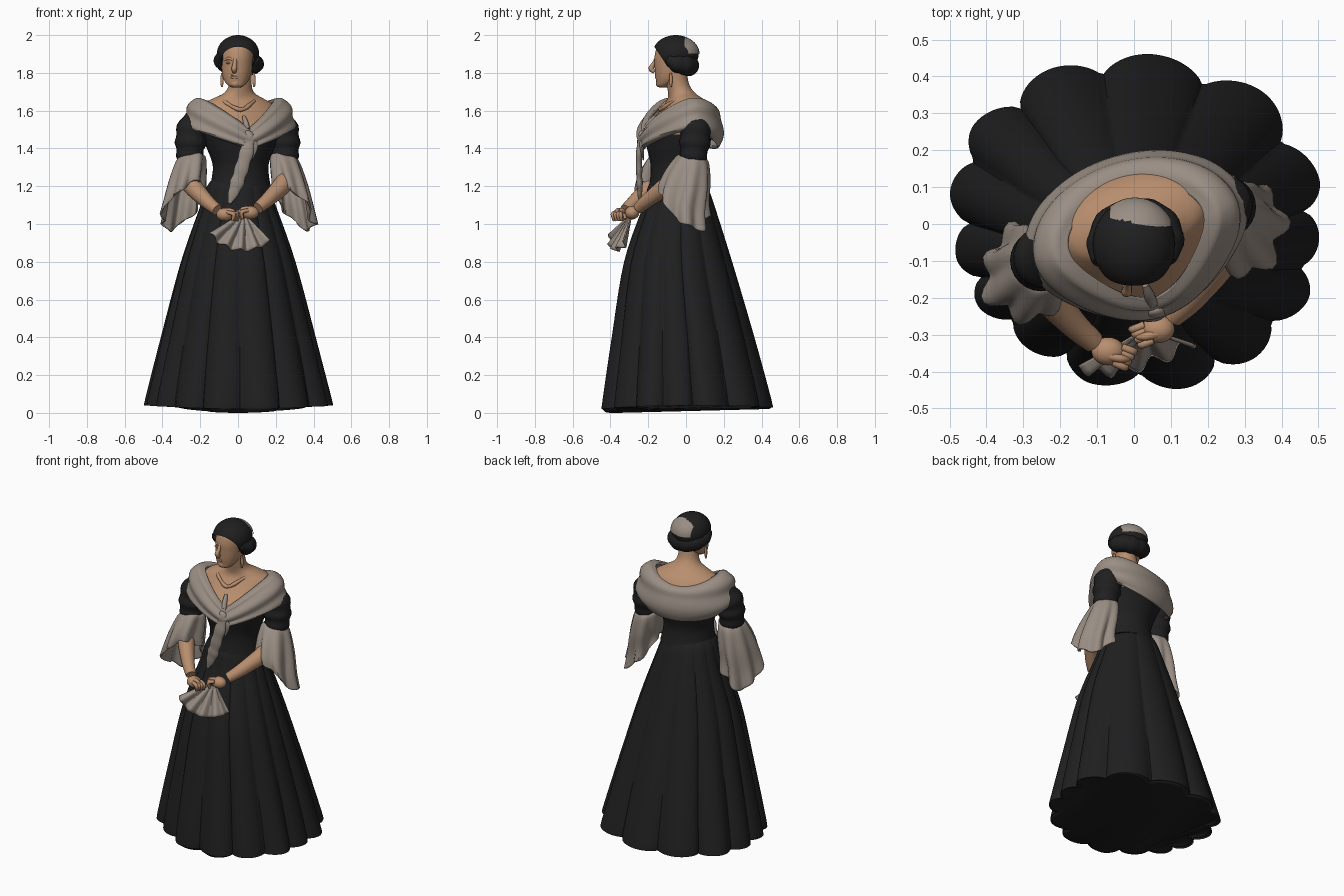
import bpy, bmesh
from math import sin, cos, pi, radians, degrees
from mathutils import Vector, Matrix

cube = bpy.data.objects.get("Cube")
if cube:
    bpy.data.objects.remove(cube)


def material(name, rgb):
    m = bpy.data.materials.new(name)
    m.use_nodes = True
    m.diffuse_color = (*rgb, 1)
    bsdf = m.node_tree.nodes["Principled BSDF"]
    bsdf.inputs["Base Color"].default_value = (*rgb, 1)
    bsdf.inputs["Roughness"].default_value = 0.8
    return m


BLACK = material("black cloth", (0.014, 0.014, 0.015))
SKIN = material("skin", (0.48, 0.27, 0.155))
LINEN = material("grey linen", (0.32, 0.27, 0.23))
parts = []


def finish(name, bm, *mats, rule=None, solid=0):
    bmesh.ops.recalc_face_normals(bm, faces=bm.faces)
    if rule:
        for f in bm.faces:
            f.material_index = int(rule(f.calc_center_median()))
    me = bpy.data.meshes.new(name)
    bm.to_mesh(me)
    bm.free()
    ob = bpy.data.objects.new(name, me)
    bpy.context.collection.objects.link(ob)
    for m in mats:
        me.materials.append(m)
    if solid:
        mod = ob.modifiers.new("thickness", 'SOLIDIFY')
        mod.thickness, mod.offset = solid, 0
    parts.append(ob)


def spline(pts, steps):
    """Smooth curve through tuples of any length."""
    p = [Vector(q) for q in pts]
    p = [p[0]] + p + [p[-1]]
    out = []
    for i in range(1, len(p) - 2):
        a, b, c, d = p[i - 1:i + 3]
        for k in range(steps):
            t = k / steps
            out.append(b + (c - a) * (t / 2) + (a * 2 - b * 5 + c * 4 - d) * (t * t / 2)
                       + (b * 3 - a - c * 3 + d) * (t ** 3 / 2))
    return out + [p[-2]]


def skin_rows(rows, closed=True, caps=True):
    """Join rows of points into a surface."""
    bm = bmesh.new()
    vs = [[bm.verts.new(p) for p in row] for row in rows]
    n = len(vs[0])
    for r, s in zip(vs, vs[1:]):
        for i in range(n if closed else n - 1):
            j = (i + 1) % n
            bm.faces.new((r[i], r[j], s[j], s[i]))
    if caps and closed:
        bm.faces.new(vs[0])
        bm.faces.new(vs[-1])
    return bm


def loft(rings, n=40, steps=5, shape=None, caps=True, turn=0):
    """Rings are (z, centre x, centre y, radius x, radius y)."""
    rows, sm = [], spline(rings, steps)
    rot = Matrix.Rotation(turn, 3, 'Z')
    for k, (z, cx, cy, rx, ry) in enumerate(sm):
        row = []
        for i in range(n):
            a = 2 * pi * i / n
            s, dz = shape(a, k / (len(sm) - 1)) if shape else (1, 0)
            row.append(rot @ Vector((cx + rx * s * cos(a), cy + ry * s * sin(a), z + dz)))
        rows.append(row)
    return skin_rows(rows, caps=caps)


def tube(name, pts, mat, n=16, steps=6, flat=1, ripple=0):
    """Points are (x, y, z, radius)."""
    sm, rows = spline(pts, steps), []
    for k, q in enumerate(sm):
        d = (sm[min(k + 1, len(sm) - 1)] - sm[max(k - 1, 0)]).to_3d().normalized()
        u = d.cross(Vector((0, 1, 0.01))).normalized()
        v = d.cross(u)
        r = q[3] * (1 + ripple * sin(k * 1.3))
        rows.append([q.to_3d() + u * r * cos(2 * pi * i / n) + v * r * flat * sin(2 * pi * i / n)
                     for i in range(n)])
    finish(name, skin_rows(rows), mat)


def ball(name, loc, size, mat, cuts=()):
    """Ellipsoid; each cut (point, normal) removes what lies beyond the plane."""
    bm = bmesh.new()
    bmesh.ops.create_uvsphere(bm, u_segments=40, v_segments=28, radius=1,
                              matrix=Matrix.Translation(loc) @ Matrix.Diagonal((*size, 1)))
    for point, normal in cuts:
        bmesh.ops.bisect_plane(bm, geom=bm.verts[:] + bm.edges[:] + bm.faces[:],
                               plane_co=point, plane_no=normal, clear_outer=True)
    finish(name, bm, mat)


TURN = radians(16)

# Skirt with uneven rounded pleats: (angle of the fold, how far it reaches)
PLEATS = [(-6, 1), (15, 1.04), (47, 1.05), (84, 1), (118, 1.02), (146, 1.05), (168, 1.01), (192, .97),
          (210, .96), (232, .91), (257, .96), (287, 1.01), (310, 1.03), (334, 1.05), (354, 1)]


def pleats(a, t):
    d = degrees(a)
    d = d - 360 if d >= 354 else d
    (lo, r0), (hi, r1) = next((p, q) for p, q in zip(PLEATS, PLEATS[1:]) if p[0] <= d < q[0])
    f = (d - lo) / (hi - lo)
    lobe = abs(cos(pi * f)) ** 0.65
    reach = r0 + (r1 - r0) * f * f * (3 - 2 * f)
    depth = (.06 + .1 * (hi - lo) / 30) * t ** 1.3 + .01
    hem = 0.05 * cos(a) ** 2 + 0.02 * max(0, sin(a))
    return 1 + (reach - 1) * t - depth * (1 - lobe), hem * t ** 4


finish("skirt", loft([(1.25, 0, -.045, .125, .115), (1.2, 0, -.045, .165, .157), (1.1, 0, -.04, .2, .19),
                      (.8, 0, -.045, .305, .29), (.4, 0, -.02, .412, .383), (.06, 0, 0, .497, .455),
                      (.02, 0, 0, .497, .455), (0, 0, 0, .475, .435)], 240, 5, pleats), BLACK)

# Torso: black bodice below, bare chest, shoulders and neck above
finish("torso", loft([(1.19, 0, -.045, .165, .155), (1.25, 0, -.048, .152, .142), (1.32, 0, -.05, .15, .14),
                      (1.42, 0, -.045, .187, .165), (1.5, 0, -.03, .215, .18), (1.58, 0, -.0, .222, .145),
                      (1.635, .0, .005, .19, .11), (1.665, .0, -.005, .135, .088), (1.695, 0, -.025, .08, .07),
                      (1.74, 0, -.045, .06, .06), (1.82, 0, -.06, .058, .058)], 48, 6, turn=TURN),
       BLACK, SKIN, rule=lambda c: c.z > 1.475)


# Shawl wrapped around the shoulders, falling in a V to the knot in front
def shawl_row(s):
    row = []
    for i in range(96):
        a = 2 * pi * i / 96
        front, back, side = max(0, -sin(a)), max(0, sin(a)), cos(a) ** 2
        vee = (1 - abs(cos(a))) if a > pi else 0
        tip = front ** 4
        edge = [(.19, .12 * front + .065 * tip + .115 * back, 1.65 - .15 * vee - .05 * back ** 2),
                (.24, .15 * front + .06 * tip + .165 * back, 1.658 - .175 * vee - .06 * back ** 2),
                (.28, .18 * front + .05 * tip + .195 * back, 1.6 - .15 * vee - .06 * back),
                (.295, .185 * front + .045 * tip + .195 * back, 1.515 + .01 * side - .1 * vee - .085 * back),
                (.27, .175 * front + .04 * tip + .17 * back, 1.5 - .1 * vee - .095 * back)]
        p = spline(edge, 6)[s]
        fold = 1 + .025 * sin(s * .8 + 2 * sin(a)) * min(1, s / 6)
        row.append(Matrix.Rotation(TURN, 3, 'Z')
                   @ Vector((p[0] * cos(a) * fold, -.02 + p[1] * (1 if a < pi else -1) * fold, p[2])))
    return row


finish("shawl", skin_rows([shawl_row(s) for s in range(25)], caps=False), LINEN, solid=.016)
ball("shawl_knot", (.052, -.235, 1.45), (.036, .022, .045), LINEN)
tube("shawl_tail", [(.065, -.238, 1.47, .024), (.045, -.248, 1.38, .036), (.012, -.248, 1.27, .036),
                    (-.015, -.245, 1.19, .034), (-.045, -.245, 1.11, .01)], LINEN, flat=.45, ripple=.07)
tube("shawl_short_tail", [(.055, -.235, 1.45, .025), (.08, -.235, 1.41, .026), (.065, -.225, 1.34, .01)],
     LINEN, flat=.4)

# Necklace and pendant
tube("necklace", [(-.095, -.05, 1.668, .008), (-.065, -.105, 1.642, .01), (.015, -.135, 1.605, .011),
                  (.075, -.08, 1.642, .01), (.1, -.01, 1.668, .008)], SKIN, n=10, ripple=.15)
tube("pendant_cord", [(.03, -.165, 1.57, .008), (.04, -.19, 1.54, .014), (.048, -.215, 1.5, .016)], LINEN)

# Arms: sleeve, forearm, flared cuff and hand
ARMS = {
    "right": (-1, [(-.2, -.065, 1.58), (-.243, -.09, 1.5), (-.253, -.1, 1.41), (-.255, -.105, 1.33)],
              [(-.27, -.11, 1.3), (-.25, -.17, 1.215), (-.17, -.265, 1.125), (-.11, -.32, 1.075)],
              (-.07, -.345, 1.05), (-.285, -.135)),
    "left": (1, [(.2, .05, 1.58), (.238, .05, 1.5), (.248, .045, 1.41), (.25, .035, 1.33)],
             [(.27, .03, 1.3), (.25, -.07, 1.225), (.165, -.19, 1.135), (.105, -.25, 1.085)],
             (.065, -.285, 1.06), (.285, -.01))}
for side, (sx, upper, lower, hand, (cx, cy)) in ARMS.items():
    tube(side + "_sleeve", [(*p, r) for p, r in zip(upper, (.06, .08, .078, .064))], BLACK,
         n=24, ripple=.06)
    tube(side + "_forearm", [(*p, r) for p, r in zip(lower, (.052, .052, .039, .031))], SKIN)
    outward = radians(40) if sx > 0 else radians(130)

    def flare(a, t):
        return (1 + .16 * t * sin(7 * a + 1) + .06 * t * sin(4 * a),
                -.125 * t * cos(a - outward) + .012 * t * sin(5 * a))
    ux, uy, _ = upper[-1]
    finish(side + "_cuff", loft([(1.355, ux, uy, .055, .058), (1.335, ux, uy, .076, .08),
                                 (1.25, (ux + cx) / 2, (uy + cy) / 2, .092, .106),
                                 (1.16, cx, cy, .1, .116), (1.095, cx + .01 * sx, cy, .107, .12)],
                                56, 6, flare, caps=False), LINEN, solid=.01)
    ball(side + "_hand", hand, (.045, .038, .035), SKIN)
    # Fingers curl down and inward, the thumb lies on top
    h = Vector(hand)
    for k in range(4):
        base = h + Vector((-sx * (.012 + .008 * k), -.03 + .014 * k, .012))
        tip = base + Vector((-sx * .028, -.006, -.045))
        mid = (base + tip) / 2 + Vector((-sx * .02, -.01, .012))
        tube(f"{side}_finger_{k + 1}", [(*base, .01), (*mid, .011), (*tip, .007)], SKIN, n=8, steps=4)
    tube(side + "_thumb", [(*(h + Vector((0, -.012, .02))), .013),
                           (*(h + Vector((-sx * .035, -.02, .022))), .011),
                           (*(h + Vector((-sx * .055, -.022, .008))), .007)], SKIN, n=8, steps=4)

# Pleated fan held in front
u, v = Vector((.95, .3, 0)), Vector((.0, -.42, -.9)).normalized()
w = u.cross(v).normalized()
rows = []
for s in range(11):
    r = .03 + .19 * s / 10
    rows.append([Vector((.03, -.285, 1.06)) + v * r * cos(g) + u * r * sin(g)
                 + w * .018 * (s / 10) * sin(16 * g)
                 for g in (radians(-58 + 98 * i / 84) for i in range(85))])
finish("fan", skin_rows(rows, closed=False), LINEN, solid=.008)

# Head with simple features
finish("face", loft([(1.722, -.01, -.12, .02, .018), (1.732, -.01, -.118, .04, .036),
                     (1.755, -.01, -.1, .061, .058), (1.79, -.008, -.085, .075, .078),
                     (1.84, -.005, -.075, .082, .091), (1.89, -.003, -.07, .084, .096),
                     (1.94, 0, -.06, .078, .09), (1.97, 0, -.055, .05, .05)], 40, 5), SKIN)
tube("nose", [(-.014, -.152, 1.885, .01), (-.017, -.17, 1.85, .011), (-.02, -.184, 1.822, .0145),
              (-.019, -.166, 1.806, .011)], SKIN, n=12)
ball("chin", (-.014, -.142, 1.744), (.026, .018, .02), SKIN)
for name, z, h in (("upper_lip", 1.788, .007), ("lower_lip", 1.776, .008)):
    ball(name, (-.016, -.153, z), (.024, .011, h), SKIN)
for sx, side in ((-1, "right"), (1, "left")):
    tube(side + "_brow", [(-.013 + sx * .014, -.158, 1.87, .007), (-.012 + sx * .037, -.149, 1.876, .008),
                          (-.008 + sx * .06, -.128, 1.868, .006)], SKIN, n=10)
    ball(side + "_eye", (-.012 + sx * .035, -.145, 1.852), (.016, .012, .007), SKIN)
    tube(side + "_earring", [(sx * .083, -.08, 1.8, .006), (sx * .085, -.08, 1.76, .009),
                             (sx * .085, -.08, 1.725, .005)], SKIN, n=10)

# Hair: crown above the hairline, a small linen cap at the back, a roll around the nape
ball("hair_crown", (.0, -.055, 1.9), (.112, .122, .1), BLACK,
     cuts=[((0, -.165, 1.935), (0, -.83, -.55))])
ball("back_cap", (.003, -.053, 1.9), (.115, .125, .0985), LINEN,
     cuts=[((.02, .012, 1.9), (-.15, -.95, -.15)), ((0, 0, 1.9), (0, 0, -1)),
           ((-.065, 0, 1.9), (-1, 0, 0)), ((.1, 0, 1.9), (1, 0, 0))])
tube("hair_roll", [(-.09, -.105, 1.895, .022), (-.085, -.06, 1.868, .044), (-.055, .0, 1.848, .05),
                   (.01, .016, 1.838, .054), (.065, .0, 1.842, .053), (.09, -.05, 1.85, .047),
                   (.09, -.1, 1.875, .022)], BLACK, n=20, ripple=.04)

# Smooth shading, keeping sharp edges
for ob in bpy.context.selected_objects:
    ob.select_set(False)
for ob in parts:
    ob.select_set(True)
bpy.context.view_layer.objects.active = parts[0]
bpy.ops.object.shade_smooth_by_angle(angle=radians(50))
